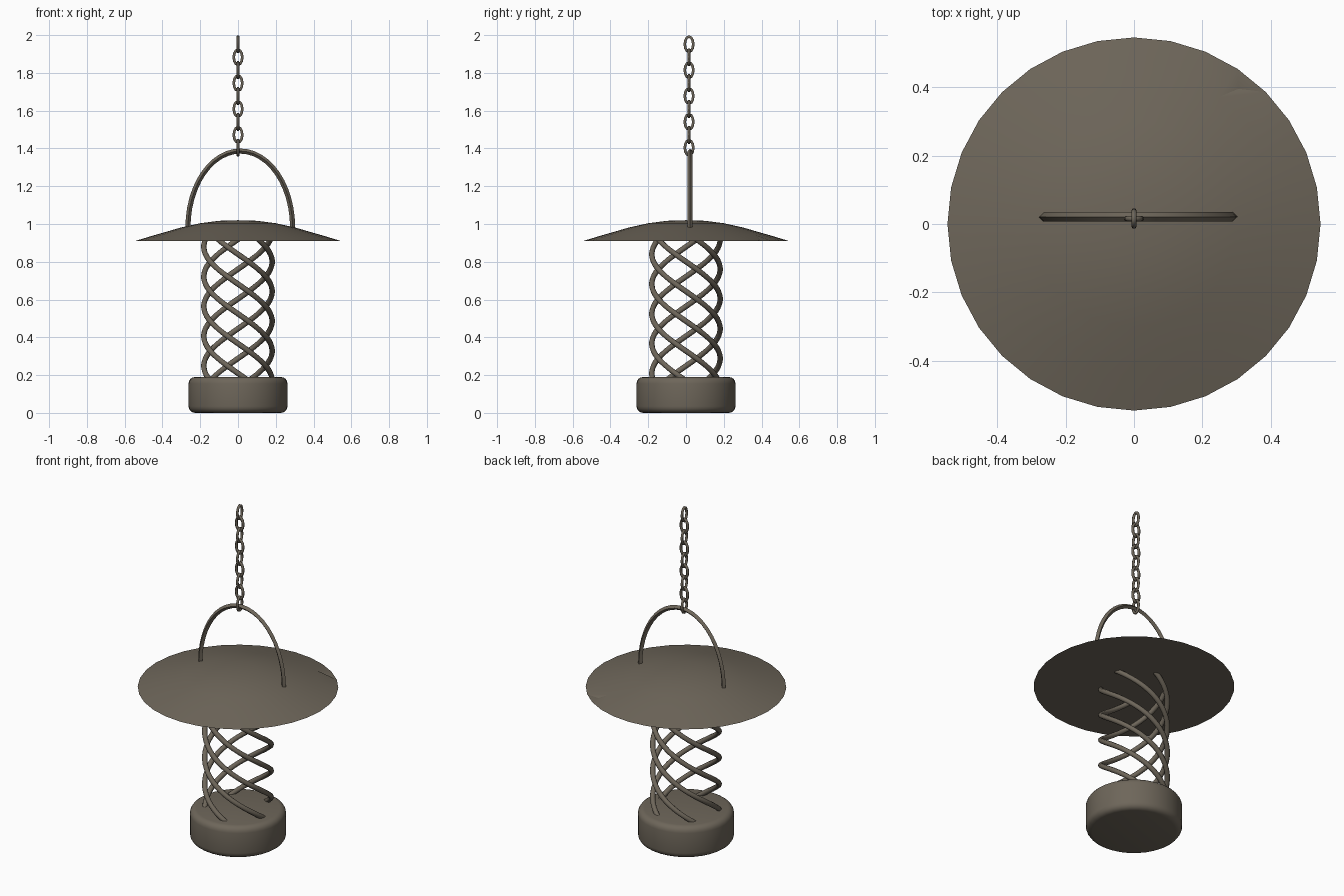
import bpy, bmesh, math
from mathutils import Vector

if "Cube" in bpy.data.objects:
    bpy.data.objects.remove(bpy.data.objects["Cube"])

metal = bpy.data.materials.new("weathered bronze")
metal.diffuse_color = (0.155, 0.133, 0.102, 1)
metal.use_nodes = True
metal.node_tree.nodes["Principled BSDF"].inputs["Base Color"].default_value = metal.diffuse_color


def finish(ob, angle=40):
    ob.data.materials.clear()
    ob.data.materials.append(metal)
    bpy.ops.object.select_all(action='DESELECT')
    ob.select_set(True)
    bpy.context.view_layer.objects.active = ob
    bpy.ops.object.shade_smooth_by_angle(angle=math.radians(angle))
    return ob


def from_bmesh(name, bm, angle=40):
    bmesh.ops.recalc_face_normals(bm, faces=bm.faces[:])
    me = bpy.data.meshes.new(name)
    bm.to_mesh(me)
    bm.free()
    ob = bpy.data.objects.new(name, me)
    bpy.context.collection.objects.link(ob)
    return finish(ob, angle)


def lathe(profile, n=32):
    """Solid of revolution; the first and last points lie on the axis."""
    bm = bmesh.new()
    rings = []
    for r, z in profile:
        if r == 0:
            rings.append([bm.verts.new((0, 0, z))] * n)
        else:
            rings.append([bm.verts.new((r * math.cos(2 * math.pi * i / n),
                                        r * math.sin(2 * math.pi * i / n), z)) for i in range(n)])
    for a, b in zip(rings, rings[1:]):
        for i in range(n):
            j = (i + 1) % n
            bm.faces.new(list(dict.fromkeys((a[i], a[j], b[j], b[i]))))
    return bm, rings


def tube(name, paths, radius, sides, closed=False, twist=0.0, angle=50):
    """Sweep a round section along each path of points."""
    bm = bmesh.new()
    for pts, ref in paths:
        n = len(pts)
        rings = []
        for i, p in enumerate(pts):
            if closed:
                t = pts[(i + 1) % n] - pts[i - 1]
            else:
                t = pts[min(i + 1, n - 1)] - pts[max(i - 1, 0)]
            t.normalize()
            u = ref(p)
            u = (u - t * u.dot(t)).normalized()
            v = t.cross(u)
            rings.append([bm.verts.new(p + radius * (u * math.cos(a) + v * math.sin(a)))
                          for a in (twist + 2 * math.pi * k / sides for k in range(sides))])
        for i in range(n if closed else n - 1):
            a, b = rings[i], rings[(i + 1) % n]
            for k in range(sides):
                m = (k + 1) % sides
                bm.faces.new((a[k], a[m], b[m], b[k]))
        if not closed:
            bm.faces.new(rings[0])
            bm.faces.new(rings[-1])
    return from_bmesh(name, bm, angle)


# Base: rounded drum
prof = [(0, 0)]
for cz, start in ((0.035, -90), (0.155, 0)):
    for k in range(5):
        a = math.radians(start + 22.5 * k)
        prof.append((0.227 + 0.035 * math.cos(a), cz + 0.035 * math.sin(a)))
prof.append((0, 0.19))
bm, _ = lathe(prof)
from_bmesh("base", bm)

# Shade: shallow dome with a flat underside and one dent near the rim
bm, rings = lathe([(0, 1.02), (0.1, 1.017), (0.2, 1.004), (0.3, 0.982), (0.4, 0.953),
                   (0.446, 0.94), (0.545, 0.91), (0, 0.91)])
quad = next(f for f in bm.faces if {rings[5][4], rings[5][5], rings[6][4], rings[6][5]} == set(f.verts))
_, _ = bmesh.utils.face_split(quad, rings[5][5], rings[6][4])
tri = next(f for f in bm.faces if {rings[5][5], rings[6][4], rings[6][5]} == set(f.verts))
dent = bmesh.ops.poke(bm, faces=[tri])["verts"][0]
dent.co = (0.305, 0.395, 0.913)
from_bmesh("shade", bm, 30)

# Column: five left-handed spiral rods
R, PITCH, Z0 = 0.181, 0.788, 0.17
spirals = []
for s in range(5):
    pts = []
    for i in range(49):
        z = 0.15 + 0.79 * i / 48
        a = 2 * math.pi * (s / 5 - (z - Z0) / PITCH)
        pts.append(Vector((R * math.cos(a), R * math.sin(a), z)))
    spirals.append((pts, lambda p: Vector((p.x, p.y, 0))))
tube("spiral_rods", spirals, 0.0145, 8)

# Handle: half-elliptical arch with a diamond section
arch = [Vector((0.012 - 0.277 * math.cos(math.pi * i / 24), 0.021,
                0.982 + 0.404 * math.sin(math.pi * i / 24))) for i in range(25)]
tube("handle", [(arch, lambda p: Vector((0, 1, 0)))], 0.0135, 4)

# Chain: nine links, alternately turned a quarter
for n in range(9):
    zc = 1.9515 - 0.0685 * n
    side = Vector((0, 1, 0)) if n % 2 == 0 else Vector((1, 0, 0))
    face = Vector((1, 0, 0)) if n % 2 == 0 else Vector((0, 1, 0))
    mid = Vector((0, 0.016, zc))
    link = [mid + side * 0.0225 * math.cos(2 * math.pi * i / 12)
            + Vector((0, 0, 0.0405 * math.sin(2 * math.pi * i / 12))) for i in range(12)]
    tube("chain_link_%d" % (n + 1), [(link, lambda p, f=face: f.copy())], 0.008, 6, closed=True, angle=65)
